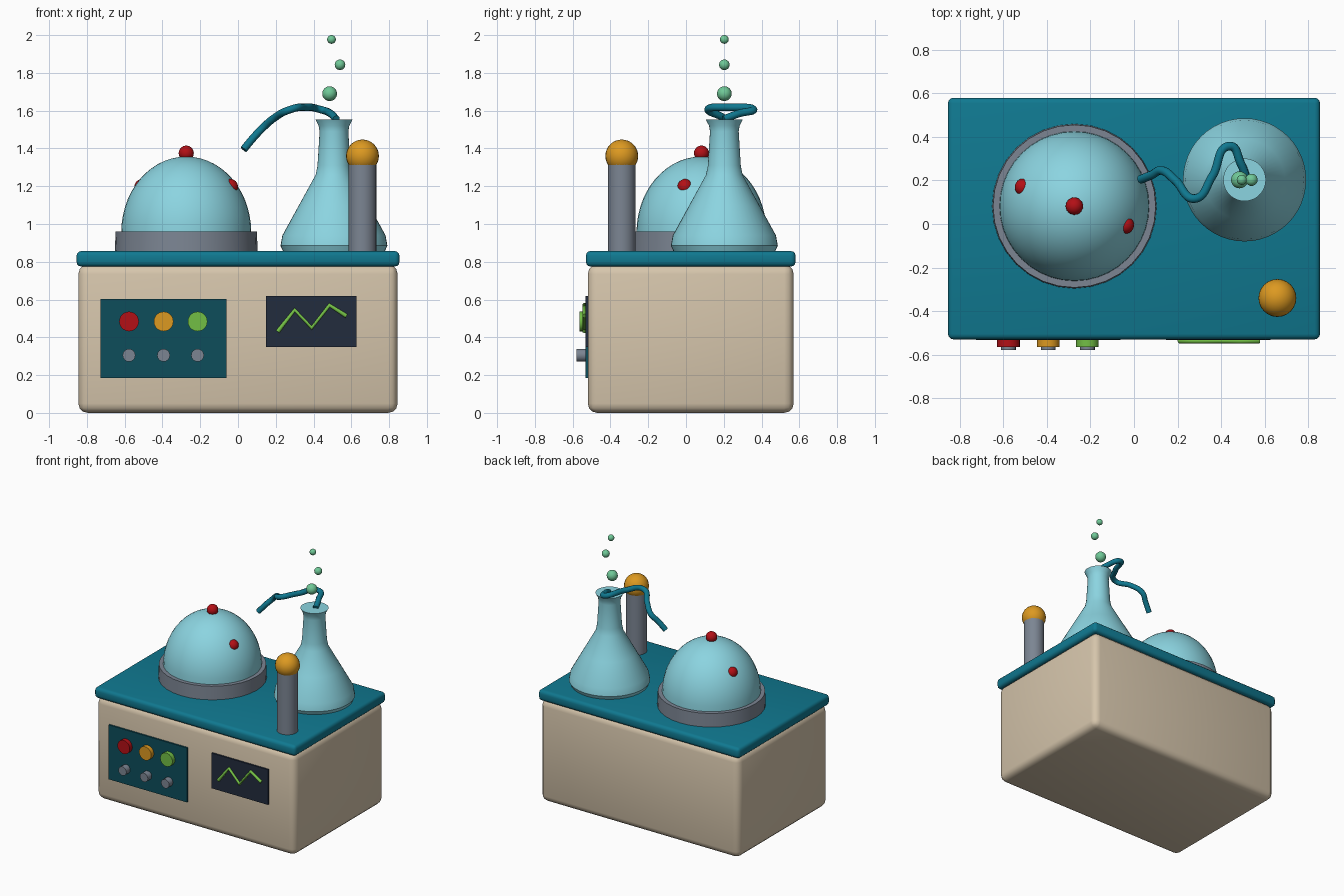
import bpy, bmesh, math
from mathutils import Vector

cube = bpy.data.objects.get("Cube")
if cube:
    bpy.data.objects.remove(cube, do_unlink=True)


def material(name, r, g, b):
    m = bpy.data.materials.new(name)
    m.use_nodes = True
    m.diffuse_color = (r, g, b, 1)
    m.node_tree.nodes["Principled BSDF"].inputs["Base Color"].default_value = (r, g, b, 1)
    return m


BEIGE = material("beige", 0.67, 0.56, 0.41)
TEAL = material("teal", 0.005, 0.19, 0.28)
DARK_TEAL = material("dark teal", 0.004, 0.075, 0.105)
GLASS = material("pale blue glass", 0.26, 0.66, 0.75)
GREY = material("steel grey", 0.2, 0.235, 0.29)
RED = material("red", 0.45, 0.005, 0.008)
ORANGE = material("orange", 0.72, 0.32, 0.015)
GREEN = material("green", 0.17, 0.52, 0.06)
MINT = material("mint", 0.16, 0.58, 0.31)
SCREEN = material("screen navy", 0.016, 0.025, 0.048)


def finish(obj, name, mat):
    obj.name = name
    obj.data.materials.append(mat)
    bpy.ops.object.select_all(action='DESELECT')
    obj.select_set(True)
    bpy.context.view_layer.objects.active = obj
    if obj.type == 'MESH':
        bpy.ops.object.shade_smooth_by_angle(angle=math.radians(35))
    return obj


def box(name, lo, hi, mat, bevel=0.0):
    lo, hi = Vector(lo), Vector(hi)
    bpy.ops.mesh.primitive_cube_add(size=1, location=(lo + hi) / 2)
    obj = bpy.context.object
    obj.scale = hi - lo
    bpy.ops.object.transform_apply(location=False, rotation=False, scale=True)
    if bevel:
        mod = obj.modifiers.new("Rounded edges", 'BEVEL')
        mod.width, mod.segments = bevel, 3
        bpy.ops.object.modifier_apply(modifier=mod.name)
    return finish(obj, name, mat)


def ball(name, pos, radius, mat):
    bpy.ops.mesh.primitive_uv_sphere_add(segments=24, ring_count=16, radius=radius, location=pos)
    return finish(bpy.context.object, name, mat)


def lathe(name, profile, pos, mat, sides=32, forward=False):
    """Spin a (radius, height) profile round z; forward lays the axis along -y."""
    bm = bmesh.new()
    rings = []
    for r, h in profile:
        ring = []
        for i in range(sides):
            a = math.tau * i / sides
            ring.append(bm.verts.new((r * math.cos(a), r * math.sin(a), h)))
        rings.append(ring)
    for low, high in zip(rings, rings[1:]):
        for i in range(sides):
            j = (i + 1) % sides
            bm.faces.new((low[i], low[j], high[j], high[i]))
    bm.faces.new(rings[0][::-1])
    bm.faces.new(rings[-1])
    mesh = bpy.data.meshes.new(name)
    bm.to_mesh(mesh)
    bm.free()
    obj = bpy.data.objects.new(name, mesh)
    bpy.context.collection.objects.link(obj)
    obj.location = pos
    if forward:
        obj.rotation_euler.x = math.pi / 2
    return finish(obj, name, mat)


def tube(name, points, radius, mat, smooth):
    curve = bpy.data.curves.new(name, 'CURVE')
    curve.dimensions = '3D'
    curve.bevel_depth, curve.bevel_resolution = radius, 3
    curve.use_fill_caps = True
    kind = 'BEZIER' if smooth else 'POLY'
    spline = curve.splines.new(kind)
    pts = spline.bezier_points if smooth else spline.points
    pts.add(len(points) - 1)
    for p, co in zip(pts, points):
        if smooth:
            p.co = co
            p.handle_left_type = p.handle_right_type = 'AUTO'
        else:
            p.co = (*co, 1)
    obj = bpy.data.objects.new(name, curve)
    bpy.context.collection.objects.link(obj)
    return finish(obj, name, mat)


# Cabinet and worktop
TOP = 0.857
box("cabinet", (-0.845, -0.52, 0), (0.845, 0.57, 0.785), BEIGE, 0.05)
box("worktop", (-0.855, -0.53, 0.775), (0.855, 0.58, TOP), TEAL, 0.025)

# Control panel with buttons and knobs
box("control_panel", (-0.727, -0.533, 0.185), (-0.061, -0.51, 0.603), DARK_TEAL)
for x, mat, label in ((-0.577, RED, "red"), (-0.394, ORANGE, "orange"), (-0.214, GREEN, "green")):
    lathe(label + "_button", [(0.052, 0), (0.052, 0.035)], (x, -0.53, 0.484), mat, 24, True)
    lathe(label + "_knob", [(0.034, 0), (0.034, 0.05)], (x, -0.53, 0.305), GREY, 16, True)

# Screen with its trace
box("screen", (0.148, -0.533, 0.35), (0.627, -0.51, 0.62), SCREEN)
trace = [(0.21, 0.43), (0.30, 0.545), (0.39, 0.45), (0.484, 0.57), (0.574, 0.513)]
tube("screen_trace", [(x, -0.537, z) for x, z in trace], 0.012, GREEN, False)

# Dome on its collar
DOME = Vector((-0.274, 0.082, 0))
lathe("dome_collar", [(0.378, 0), (0.374, 0.103)], DOME + Vector((0, 0, TOP)), GREY)
arc = [math.pi / 2 * i / 14 for i in range(14)]
lathe("dome", [(0.344 * math.cos(a), 0.4 * math.sin(a)) for a in arc] + [(0.003, 0.4)],
      DOME + Vector((0, 0, 0.957)), GLASS, 40)
ball("dome_top_light", DOME + Vector((0, 0, 1.375)), 0.04, RED)
for side, label in ((-1, "right"), (1, "left")):
    ball("dome_stud_" + label, DOME + Vector((side * 0.234, side * -0.087, 1.198)), 0.04, RED)

# Flask
FLASK = Vector((0.508, 0.203, 0))
flask_profile = [(0.27, TOP), (0.283, 0.885), (0.273, 0.94), (0.185, 1.10), (0.097, 1.26),
                 (0.087, 1.31), (0.076, 1.49), (0.081, 1.52), (0.098, 1.553)]
lathe("flask", flask_profile, FLASK, GLASS, 48)

# Hose from the flask towards the dome
hose = [(0.03, 0.205, 1.395), (0.08, 0.225, 1.455), (0.127, 0.246, 1.505),
        (0.19, 0.20, 1.56), (0.28, 0.117, 1.607), (0.36, 0.22, 1.617),
        (0.44, 0.358, 1.605), (0.49, 0.28, 1.585), (0.52, 0.20, 1.555)]
tube("hose", hose, 0.02, TEAL, True)

# Rising bubbles
for i, (x, z, r) in enumerate(((0.485, 1.69, 0.039), (0.54, 1.843, 0.028), (0.495, 1.977, 0.023))):
    ball("bubble_%d" % (i + 1), (x, FLASK.y, z), r, MINT)

# Post with a lamp
lathe("lamp_post", [(0.073, TOP), (0.073, 1.35)], (0.659, -0.34, 0), GREY)
ball("lamp", (0.659, -0.34, 1.36), 0.087, ORANGE)
